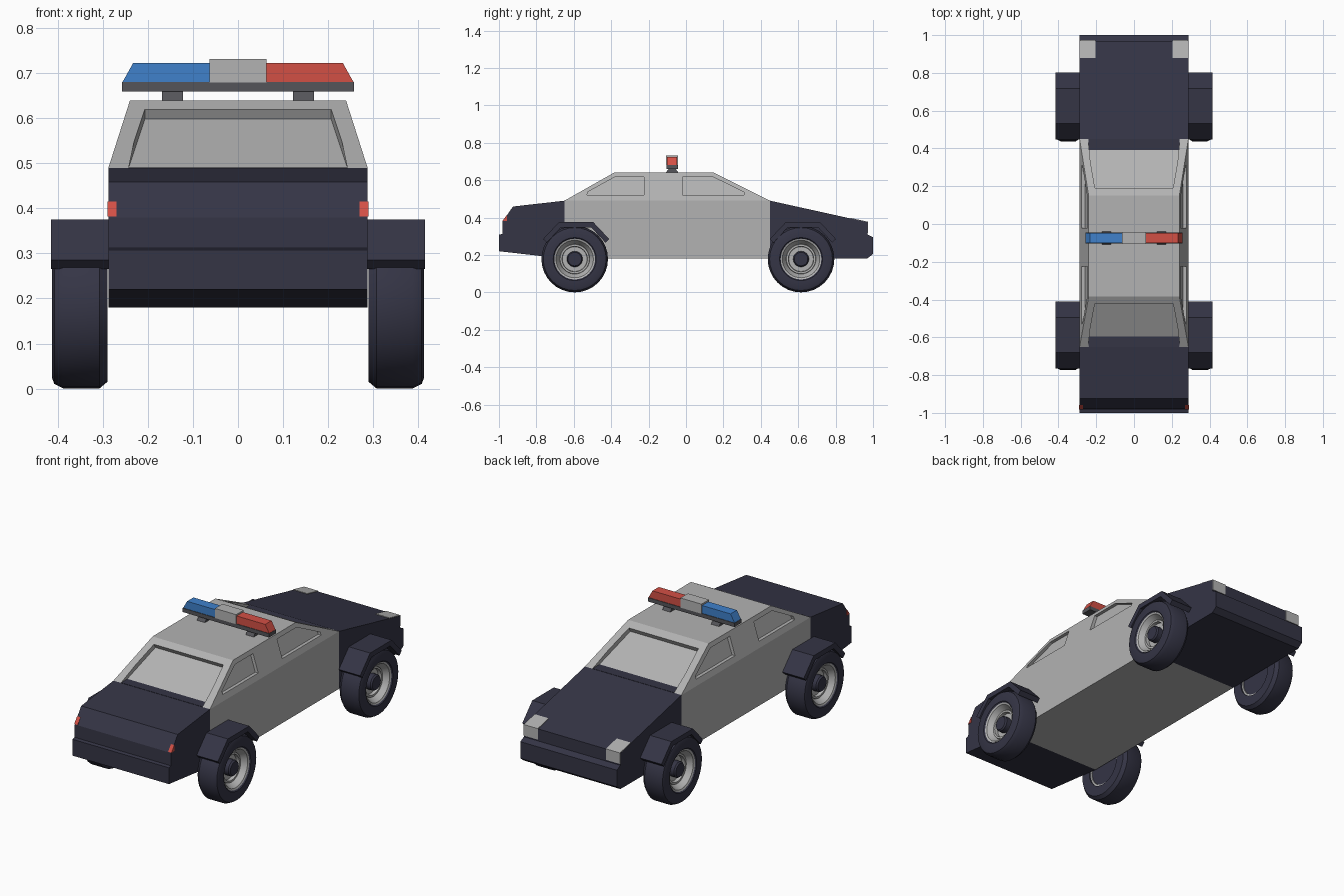
import bpy, bmesh, math
from mathutils import Vector, Matrix

if "Cube" in bpy.data.objects:
    bpy.data.objects.remove(bpy.data.objects["Cube"])


def material(name, rgb):
    m = bpy.data.materials.new(name)
    m.diffuse_color = (*rgb, 1)
    m.use_nodes = True
    m.node_tree.nodes["Principled BSDF"].inputs["Base Color"].default_value = m.diffuse_color
    return m


NAVY = material("navy", (0.035, 0.035, 0.06))
GREY = material("light_grey", (0.45, 0.45, 0.45))
DARK = material("dark_grey", (0.09, 0.09, 0.1))
RED = material("red", (0.65, 0.08, 0.06))
BLUE = material("blue", (0.05, 0.22, 0.6))
W = 0.288                                   # half width of the body


def finish(name, bm, mat):
    bmesh.ops.recalc_face_normals(bm, faces=bm.faces)
    me = bpy.data.meshes.new(name)
    bm.to_mesh(me)
    bm.free()
    ob = bpy.data.objects.new(name, me)
    bpy.context.collection.objects.link(ob)
    if mat:
        me.materials.append(mat)
    return ob


def hull(name, pts, mat=None):
    """Convex solid around a few points."""
    bm = bmesh.new()
    for p in pts:
        bm.verts.new(p)
    bmesh.ops.convex_hull(bm, input=bm.verts)
    bmesh.ops.dissolve_limit(bm, angle_limit=0.01, verts=bm.verts, edges=bm.edges)
    return finish(name, bm, mat)


def box(name, x, y, z, mat):
    return hull(name, [(a, b, c) for a in x for b in y for c in z], mat)


def prism(name, profile, x0, x1, mat):
    """(y, z) outline extruded along x."""
    bm = bmesh.new()
    f = bm.faces.new([bm.verts.new((x0, y, z)) for y, z in profile])
    r = bmesh.ops.extrude_face_region(bm, geom=[f])
    bmesh.ops.translate(bm, vec=(x1 - x0, 0, 0),
                        verts=[v for v in r["geom"] if isinstance(v, bmesh.types.BMVert)])
    return finish(name, bm, mat)


def lathe(name, profile, side, y, z, mat, closed=False):
    """(x, radius) outline turned around the axle."""
    bm = bmesh.new()
    vs = [bm.verts.new((side * x, 0, r)) for x, r in profile]
    es = [bm.edges.new(p) for p in zip(vs, vs[1:])]
    if closed:
        es.append(bm.edges.new((vs[-1], vs[0])))
    bmesh.ops.spin(bm, geom=vs + es, cent=(0, 0, 0), axis=(1, 0, 0),
                   angle=2 * math.pi, steps=32, use_duplicate=False)
    bmesh.ops.remove_doubles(bm, verts=bm.verts, dist=1e-5)
    bmesh.ops.translate(bm, vec=(0, y, z), verts=bm.verts)
    ob = finish(name, bm, mat)
    bpy.ops.object.select_all(action='DESELECT')
    ob.select_set(True)
    bpy.context.view_layer.objects.active = ob
    bpy.ops.object.shade_smooth_by_angle(angle=math.radians(30))
    return ob


# Cabin with tapered roof
def half_width(z):
    return W - max(0, z - 0.49) * (W - 0.24) / 0.15


cabin_outline = [(-0.65, 0.18), (-0.65, 0.49), (-0.385, 0.64),
                 (0.15, 0.64), (0.45, 0.49), (0.45, 0.18)]
cabin = hull("cabin", [(s * half_width(z), y, z) for y, z in cabin_outline for s in (-1, 1)], GREY)

# Recessed windows: side openings, then the two sloped screens
cutters = []
side_windows = [[(-0.53, 0.52), (-0.525, 0.537), (-0.38, 0.617), (-0.225, 0.617), (-0.225, 0.52)],
                [(-0.02, 0.52), (-0.02, 0.617), (0.145, 0.617), (0.31, 0.535), (0.31, 0.52)]]
for s in (-1, 1):
    for win in side_windows:
        cutters.append(hull("side_window_cutter", [(s * (half_width(z) + d), y, z)
                                                   for y, z in win for d in (-0.018, 0.05)]))
for low, high in (((-0.65, 0.49), (-0.385, 0.64)), ((0.45, 0.49), (0.15, 0.64))):
    low, high = Vector(low), Vector(high)
    along = (high - low).normalized()
    out = Vector((-along.y, along.x))
    if out.y < 0:
        out = -out
    top = low + along * (0.13 / along.y)
    pts = []
    for d in (-0.025, 0.05):
        t = top + out * d
        b = low + out * d
        b -= along * ((b.y - 0.49) / along.y)
        pts += [(s * 0.207, t.x, t.y) for s in (-1, 1)] + [(s * 0.243, b.x, b.y) for s in (-1, 1)]
    cutters.append(hull("screen_cutter", pts))
bpy.context.view_layer.objects.active = cabin
for c in cutters:
    c.hide_render = True
    m = cabin.modifiers.new("window", 'BOOLEAN')
    m.operation, m.solver, m.object = 'DIFFERENCE', 'EXACT', c
    bpy.ops.object.modifier_apply(modifier=m.name)
for c in cutters:
    bpy.data.objects.remove(c)

# Dark end sections and the ledges below the screens
prism("front_section", [(-0.65, 0.18), (-1, 0.22), (-1, 0.308), (-0.982, 0.312), (-0.98, 0.38),
                        (-0.925, 0.459), (-0.65, 0.49)], -W, W, NAVY)
prism("back_section", [(0.45, 0.18), (0.45, 0.49), (0.97, 0.375), (0.97, 0.31), (1, 0.295),
                       (1, 0.205), (0.97, 0.182)], -W, W, NAVY)
box("front_ledge", (-0.242, 0.242), (-0.65, -0.595), (0.485, 0.4915), NAVY)
box("back_ledge", (-0.242, 0.242), (0.39, 0.45), (0.485, 0.4915), NAVY)

# Corner lamps and small red side markers
for s, side in ((-1, "left"), (1, "right")):
    prism(side + "_corner_lamp", [(0.88, 0.398), (0.973, 0.3775), (0.973, 0.318), (0.95, 0.318),
                                  (0.88, 0.37)], s * 0.203, s * (W - 0.001), GREY)
    prism(side + "_marker", [(-0.981, 0.382), (-0.957, 0.415), (-0.957, 0.382)],
          s * 0.27, s * (W + 0.002), RED)

# Wheels and angular fenders
tire = [(0.29, 0.108), (0.29, 0.163), (0.308, 0.178), (0.388, 0.178), (0.408, 0.168),
        (0.413, 0.155), (0.413, 0.115), (0.405, 0.108)]
rim = [(0.298, 0.109), (0.298, 0.098), (0.31, 0.098), (0.31, 0), (0.36, 0), (0.36, 0.066),
       (0.378, 0.068), (0.378, 0.078), (0.37, 0.08), (0.404, 0.1), (0.408, 0.109)]
hub = [(0.35, 0), (0.35, 0.042), (0.388, 0.042), (0.396, 0.036), (0.396, 0)]
disc = [(0.312, 0), (0.312, 0.099), (0.302, 0.097), (0.302, 0)]
for end, wy, fy in (("front", -0.595, -0.5875), ("back", 0.615, 0.625)):
    for s, side in ((-1, "left"), (1, "right")):
        tag = f"{end}_{side}_"
        lathe(tag + "tire", tire, s, wy, 0.178, NAVY, True)
        lathe(tag + "rim", rim, s, wy, 0.178, GREY, True)
        lathe(tag + "hub", hub, s, wy, 0.178, NAVY)
        lathe(tag + "inner_disc", disc, s, wy, 0.178, NAVY)
        arch = [(-0.177, 0.285), (-0.092, 0.375), (0.092, 0.375), (0.177, 0.285),
                (0.157, 0.266), (0.08, 0.348), (-0.08, 0.348), (-0.157, 0.266)]
        prism(tag + "fender", [(fy + y, z) for y, z in arch], s * 0.28, s * 0.415, NAVY)

# Roof light bar
Y = -0.074
box("light_bar_base", (-0.258, 0.258), (Y - 0.03, Y + 0.03), (0.66, 0.681), DARK)
box("light_bar_centre", (-0.063, 0.063), (Y - 0.032, Y + 0.032), (0.68, 0.732), GREY)
for s, side, mat in ((-1, "left", BLUE), (1, "right", RED)):
    hull(side + "_light", [(s * x, Y + d, z) for x, z in
                           ((0.06, 0.68), (0.257, 0.68), (0.233, 0.723), (0.06, 0.723))
                           for d in (-0.027, 0.027)], mat)
    hull(side + "_light_foot", [(s * x, Y + t * d, z) for x in (0.122, 0.169) for t in (-1, 1)
                                for d, z in ((0.035, 0.638), (0.018, 0.662))], DARK)
